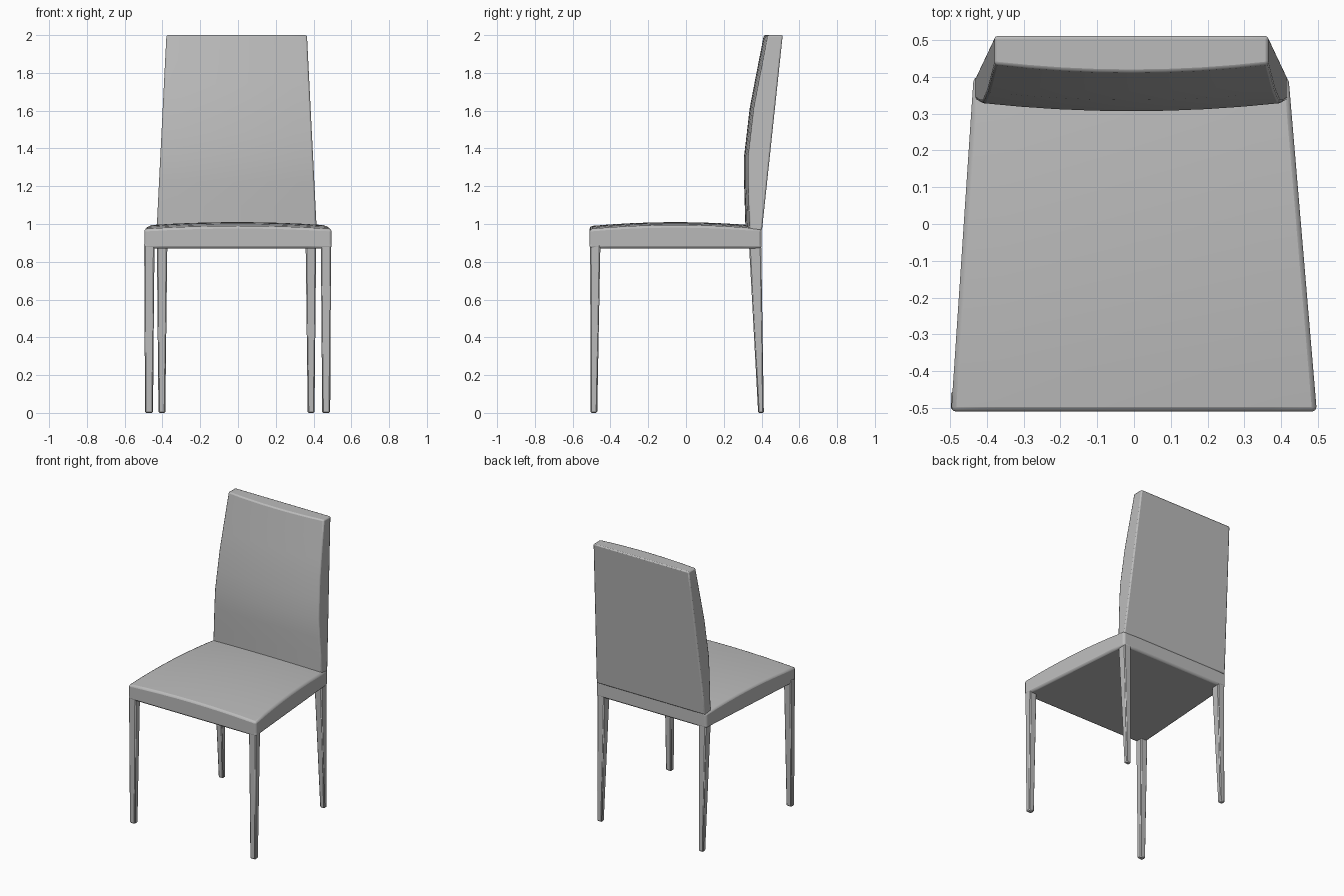
import bpy, bmesh, math

cube = bpy.data.objects.get("Cube")
if cube:
    bpy.data.objects.remove(cube, do_unlink=True)

grey = bpy.data.materials.new("warm_grey")
grey.use_nodes = True
colour = (0.5, 0.5, 0.5, 1)
grey.diffuse_color = colour
grey.node_tree.nodes["Principled BSDF"].inputs["Base Color"].default_value = colour


def lerp(a, b, t):
    return a + (b - a) * t


def along(points, t):
    """Piecewise linear value of (key, value) points at t."""
    for (a, va), (b, vb) in zip(points, points[1:]):
        if t <= b:
            return lerp(va, vb, (t - a) / (b - a))
    return points[-1][1]


def block(name, shape, cuts=0, bevel=0.01, segments=2):
    """Gridded box whose unit coordinates (-1..1) are moved by a shape function."""
    bm = bmesh.new()
    bmesh.ops.create_cube(bm, size=2)
    if cuts:
        bmesh.ops.subdivide_edges(bm, edges=bm.edges[:], cuts=cuts, use_grid_fill=True)
    for v in bm.verts:
        v.co = shape(*v.co)
    bmesh.ops.recalc_face_normals(bm, faces=bm.faces[:])
    mesh = bpy.data.meshes.new(name)
    bm.to_mesh(mesh)
    bm.free()
    mesh.materials.append(grey)
    obj = bpy.data.objects.new(name, mesh)
    bpy.context.collection.objects.link(obj)
    bpy.ops.object.select_all(action="DESELECT")
    obj.select_set(True)
    bpy.context.view_layer.objects.active = obj
    bpy.ops.object.shade_smooth_by_angle(angle=math.radians(35))
    mod = obj.modifiers.new("soft_edges", "BEVEL")
    mod.width = bevel
    mod.segments = segments
    mod.limit_method = "ANGLE"
    mod.angle_limit = math.radians(50)
    return obj


# Domed, tapering seat with its apron
def seat_shape(u, v, w):
    y = lerp(-0.51, 0.4, (v + 1) / 2)
    half = lerp(0.497, 0.428, (v + 1) / 2)
    top = 0.973 + 0.016 * (1 - u * u) + 0.021 * (1 - v * v)
    return u * half - 0.004 * (v + 1), y, lerp(0.87, top, (w + 1) / 2)


block("seat", seat_shape, cuts=7, bevel=0.018)

# Backrest: curved forward at the lumbar, leaning back and narrowing upward
FRONT = [(0.965, 0.315), (1.33, 0.304), (1.62, 0.338), (2.0, 0.412)]
REAR = [(0.965, 0.402), (2.0, 0.512)]


def back_shape(u, v, w):
    z = lerp(0.965, 2.0, (w + 1) / 2)
    front = along(FRONT, z) + 0.022 * u * u
    rear = along(REAR, z)
    half = lerp(0.424, 0.372, (w + 1) / 2)
    return u * half - 0.007, lerp(front, rear, (v + 1) / 2), z


block("backrest", back_shape, cuts=7, bevel=0.014)


# Four tapered legs, each from a foot box to a top box (x0, x1, y0, y1)
def leg(name, foot, top, side, shift):
    def shape(u, v, w):
        x0, x1, y0, y1 = (lerp(a, b, (w + 1) / 2) for a, b in zip(foot, top))
        x = side * lerp(x0, x1, (u + 1) / 2) + shift
        return x, lerp(y0, y1, (v + 1) / 2), lerp(0, 0.9, (w + 1) / 2)
    block(name, shape, bevel=0.006, segments=1)


for label, side in (("left", 1), ("right", -1)):
    leg("front_leg_" + label, (0.448, 0.49, -0.505, -0.47),
        (0.44, 0.495, -0.508, -0.453), side, -0.002)
    leg("rear_leg_" + label, (0.377, 0.413, 0.382, 0.412),
        (0.366, 0.422, 0.333, 0.398), side, -0.008)
